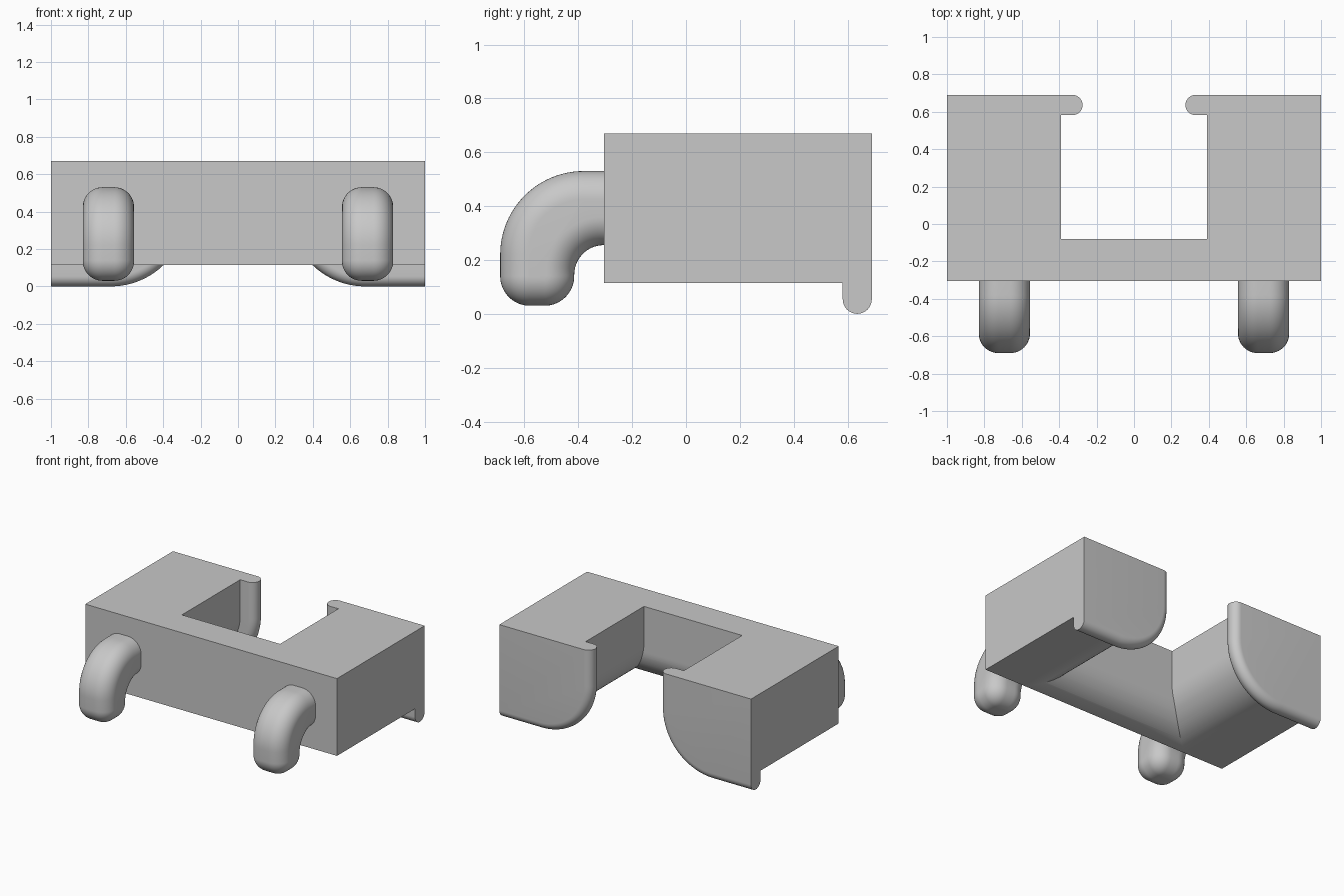
import bpy, bmesh
from math import sin, cos, pi, radians

cube = bpy.data.objects.get("Cube")
if cube:
    bpy.data.objects.remove(cube, do_unlink=True)

# One plain grey for everything
GREY = (0.58, 0.58, 0.58, 1)
grey = bpy.data.materials.new("plain grey")
grey.use_nodes = True
grey.diffuse_color = GREY
grey.node_tree.nodes["Principled BSDF"].inputs["Base Color"].default_value = GREY

FRONT, BACK, TOP, BOTTOM = -0.305, 0.69, 0.67, 0.115
NOTCH_X, NOTCH_Y = 0.39, -0.08


def arc(cx, cy, r, start, end, steps=16):
    angles = [radians(start + (end - start) * i / steps) for i in range(steps + 1)]
    return [(cx + r * cos(a), cy + r * sin(a)) for a in angles]


def loft(name, rings):
    """Skin a stack of equal-length rings and cap both ends."""
    bm = bmesh.new()
    loops = [[bm.verts.new(p) for p in ring] for ring in rings]
    n = len(loops[0])
    for a, b in zip(loops, loops[1:]):
        for i in range(n):
            j = (i + 1) % n
            bm.faces.new((a[i], a[j], b[j], b[i]))
    bm.faces.new(loops[0])
    bm.faces.new(loops[-1])
    bmesh.ops.recalc_face_normals(bm, faces=bm.faces)
    mesh = bpy.data.meshes.new(name)
    bm.to_mesh(mesh)
    bm.free()
    obj = bpy.data.objects.new(name, mesh)
    bpy.context.collection.objects.link(obj)
    mesh.materials.append(grey)
    return obj


def select_only(obj):
    bpy.ops.object.select_all(action="DESELECT")
    obj.select_set(True)
    bpy.context.view_layer.objects.active = obj


def smooth(obj):
    select_only(obj)
    bpy.ops.object.shade_smooth_by_angle(angle=radians(30))


# Side arm: rounded inner lower edge, ending in a round-edged lip at the back
def arm_outline(grow):
    r = 0.29
    curve = arc(NOTCH_X + r, BOTTOM + r, r + grow, 180, 270, 32)
    return [(NOTCH_X - grow, TOP)] + curve + [(1, BOTTOM - grow), (1, TOP)]


LIP_R = 0.054
LIP_REACH = 0.115
arm_steps = [(FRONT, 0), (BACK - 2 * LIP_R, 0)]
for i in range(17):
    a = pi * i / 16
    arm_steps.append((BACK - LIP_R - LIP_R * cos(a),
                      LIP_REACH - LIP_R + LIP_R * sin(a)))


def make_arm(name, side):
    return loft(name, [[(side * x, y, z) for x, z in arm_outline(g)]
                       for y, g in arm_steps])


# Front bar joining the arms, its rear lower edge fully rounded
bar_r = NOTCH_Y - FRONT
bar_outline = arc(FRONT, BOTTOM + bar_r, bar_r, 270, 360, 32)
bar_outline += [(NOTCH_Y, TOP), (FRONT, TOP)]
body = loft("body", [[(x, y, z) for y, z in bar_outline] for x in (-0.75, 0.75)])

for side in (-1, 1):
    arm = make_arm("arm", side)
    mod = body.modifiers.new("join arm", "BOOLEAN")
    mod.operation = "UNION"
    mod.solver = "EXACT"
    mod.object = arm
    select_only(body)
    bpy.ops.object.modifier_apply(modifier=mod.name)
    bpy.data.objects.remove(arm, do_unlink=True)
smooth(body)


# Front hooks: elbow outline inset towards each side to round the edges
def hook_outline(inset):
    root = FRONT + 0.01
    return ([(root, 0.53 - inset)]
            + arc(-0.38, 0.22, 0.31 - inset, 90, 180, 24)
            + arc(-0.58, 0.14, 0.11 - inset, 180, 270)
            + arc(-0.525, 0.14, 0.11 - inset, 270, 360)
            + arc(FRONT, 0.145, 0.11 + inset, 180, 90, 24)
            + [(root, 0.255 + inset)])


HOOK_X, HALF_WIDTH, EDGE_R = 0.693, 0.137, 0.105
hook_steps = []
for i in range(13):
    a = pi / 2 * i / 12
    hook_steps.append((HALF_WIDTH - EDGE_R + EDGE_R * cos(a), EDGE_R * (1 - sin(a))))
hook_steps += [(-x, inset) for x, inset in reversed(hook_steps)]

for name, side in (("left_hook", 1), ("right_hook", -1)):
    hook = loft(name, [[(side * HOOK_X + x, y, z) for y, z in hook_outline(inset)]
                       for x, inset in hook_steps])
    smooth(hook)
